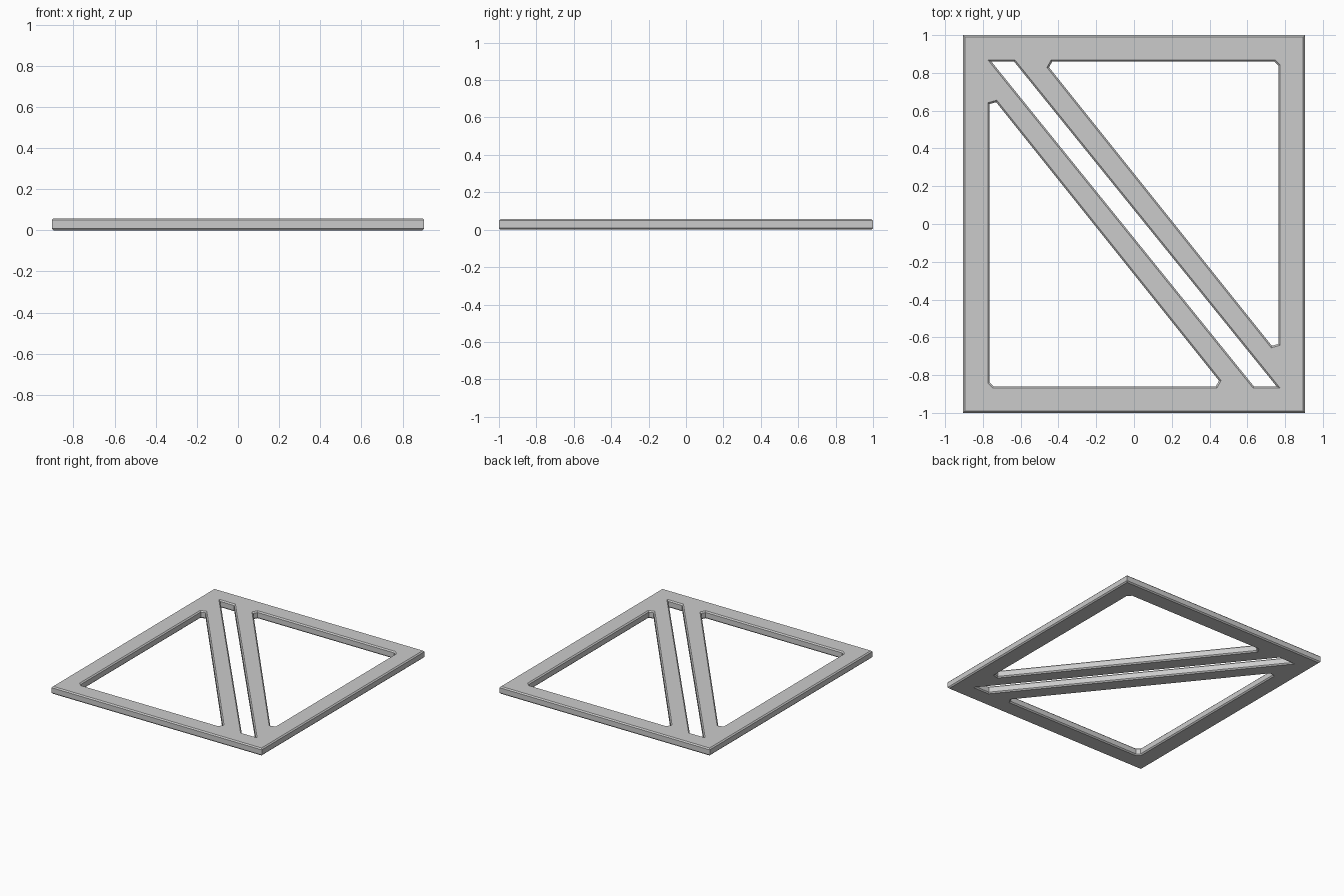
import bpy, bmesh
from mathutils import Vector

if "Cube" in bpy.data.objects:
    bpy.data.objects.remove(bpy.data.objects["Cube"])

HEIGHT, BEVEL = 0.058, 0.009


def inset(points, d):
    """Offset a closed outline to its left by d with mitred corners."""
    result = []
    for i, p in enumerate(points):
        a = (p - points[i - 1]).normalized()
        b = (points[(i + 1) % len(points)] - p).normalized()
        na, nb = Vector((-a.y, a.x)), Vector((-b.y, b.x))
        result.append(p + (na + nb) * d / (1 + na.dot(nb)))
    return result


def bevelled_plate(name, outlines):
    """Outer outline counter-clockwise, holes clockwise: material on the left."""
    bm = bmesh.new()
    bottom, top = [], []
    for outline in outlines:
        pts = [Vector(p) for p in outline]
        small = inset(pts, BEVEL)
        n = len(pts)
        levels = ((small, 0), (pts, BEVEL), (pts, HEIGHT - BEVEL), (small, HEIGHT))
        rings = [[bm.verts.new((p.x, p.y, z)) for p in loop] for loop, z in levels]
        for low, high in zip(rings, rings[1:]):
            for i in range(n):
                j = (i + 1) % n
                bm.faces.new((low[i], low[j], high[j], high[i]))
        for ring, edges in ((rings[0], bottom), (rings[-1], top)):
            edges += [bm.edges.get((ring[i - 1], ring[i])) for i in range(n)]
    for edges in (bottom, top):
        bmesh.ops.triangle_fill(bm, edges=edges, use_beauty=True, use_dissolve=False)
    bmesh.ops.recalc_face_normals(bm, faces=bm.faces)
    mesh = bpy.data.meshes.new(name)
    bm.to_mesh(mesh)
    bm.free()
    obj = bpy.data.objects.new(name, mesh)
    bpy.context.collection.objects.link(obj)
    return obj


# Rectangular rim
rim = [(-0.905, -1), (0.905, -1), (0.905, 1), (-0.905, 1)]

# Triangular window with clipped corners, repeated by a half turn
window = [(-0.45, 0.83), (-0.433, 0.86), (0.742, 0.86),
          (0.765, 0.838), (0.765, -0.635), (0.73, -0.645)]
window_turned = [(-x, -y) for x, y in window]

# Slot between the two diagonal braces
slot = [(-0.755, 0.86), (-0.635, 0.86), (0.755, -0.86), (0.635, -0.86)]

bevelled_plate("braced_frame", [rim, window, window_turned, slot])
